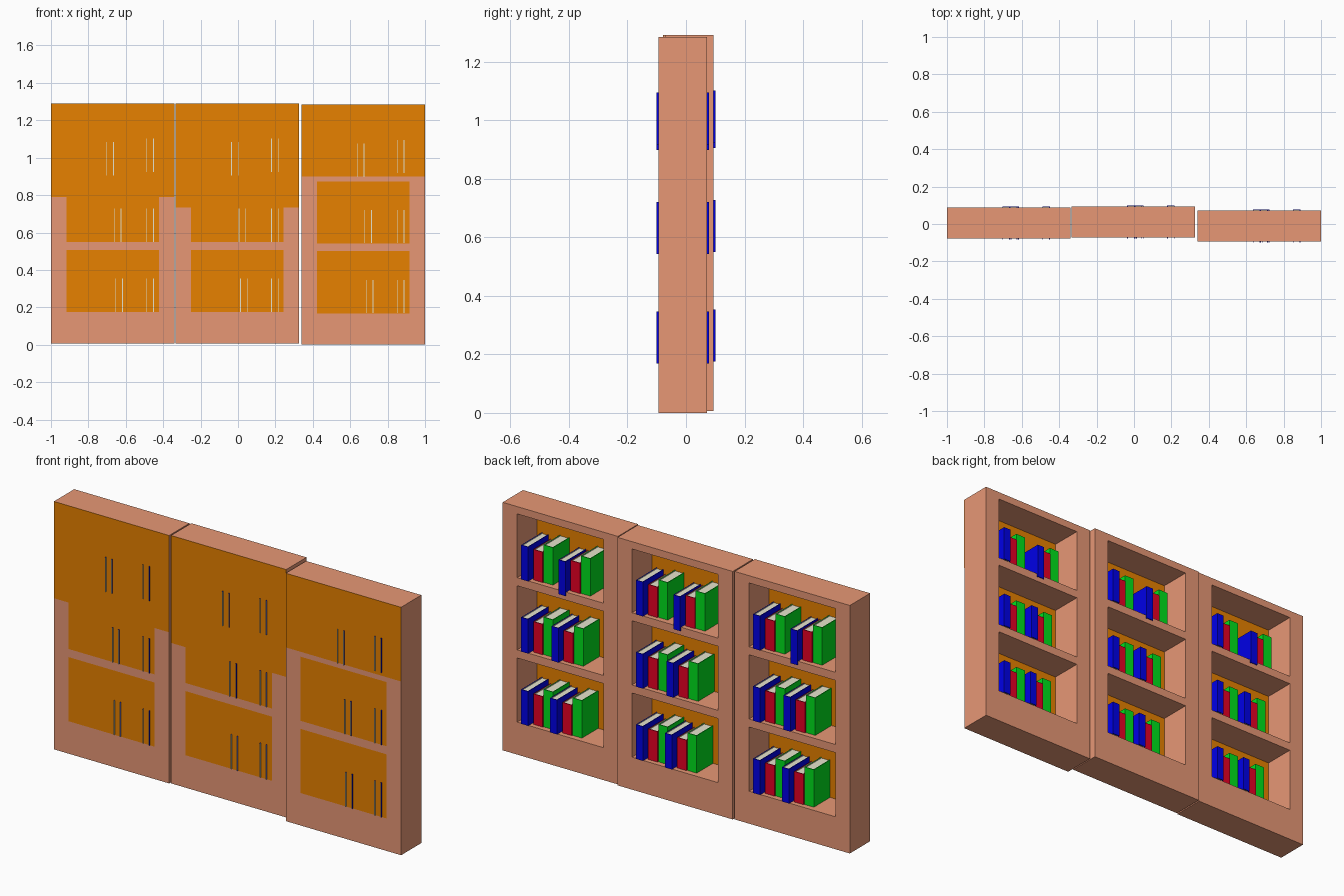
import bpy, bmesh, math

if "Cube" in bpy.data.objects:
    bpy.data.objects.remove(bpy.data.objects["Cube"])


def material(name, rgb):
    m = bpy.data.materials.new(name)
    m.diffuse_color = (*rgb, 1.0)
    m.use_nodes = True
    m.node_tree.nodes["Principled BSDF"].inputs["Base Color"].default_value = m.diffuse_color
    return m


WOOD = material("salmon_wood", (0.84, 0.328, 0.188))
PANEL = material("orange_panel", (0.807, 0.223, 0.0))
BLUE = material("blue_cover", (0.0, 0.0, 0.9))
RED = material("red_cover", (0.80, 0.0, 0.018))
GREEN = material("green_cover", (0.0, 0.75, 0.012))
PAGES = material("cream_pages", (1.0, 0.97, 0.76))


def finish(name, bm, mats):
    me = bpy.data.meshes.new(name)
    bm.normal_update()
    bm.to_mesh(me)
    bm.free()
    for m in mats:
        me.materials.append(m)
    ob = bpy.data.objects.new(name, me)
    bpy.context.collection.objects.link(ob)
    return ob


def add_box(bm, x0, x1, y0, y1, z0, z1, mat=0):
    vs = bmesh.ops.create_cube(bm, size=1)["verts"]
    for v in vs:
        v.co.x = x1 if v.co.x > 0 else x0
        v.co.y = y1 if v.co.y > 0 else y0
        v.co.z = z1 if v.co.z > 0 else z0
    for f in {f for v in vs for f in v.link_faces}:
        f.material_index = mat


# Shelf proportions, local to each bookcase
HALF_W, DEPTH, HEIGHT = 0.330, 0.165, 1.284
OPEN_HALF = 0.247
ROWS = [(0.168, 0.500), (0.542, 0.874), (0.916, 1.246)]


def frame(name, cx, y0, z0):
    """Grid of cells without the three openings, extruded to full depth."""
    xs = [-HALF_W, -OPEN_HALF, OPEN_HALF, HALF_W]
    zs = [0.0] + [z for row in ROWS for z in row] + [HEIGHT]
    bm = bmesh.new()
    grid = [[bm.verts.new((cx + x, y0, z0 + z)) for x in xs] for z in zs]
    for j in range(len(zs) - 1):
        for i in range(3):
            if i == 1 and j % 2 == 1:
                continue
            bm.faces.new((grid[j][i], grid[j][i + 1],
                          grid[j + 1][i + 1], grid[j + 1][i]))
    ext = bmesh.ops.extrude_face_region(bm, geom=bm.faces[:],
                                        use_keep_orig=True)
    for v in ext["geom"]:
        if isinstance(v, bmesh.types.BMVert):
            v.co.y += DEPTH
    bmesh.ops.recalc_face_normals(bm, faces=bm.faces[:])
    finish(name, bm, [WOOD])


def back_panel(name, cx, y0, z0, split):
    """Thin panel: fills the openings, and covers the frame above split."""
    bm = bmesh.new()
    for lo, hi in ROWS:
        add_box(bm, cx - OPEN_HALF, cx + OPEN_HALF, y0, y0 + 0.003,
                z0 + lo, z0 + hi)
    add_box(bm, cx - HALF_W, cx + HALF_W, y0 - 0.001, y0,
            split, z0 + HEIGHT)
    finish(name, bm, [PANEL])


def book(name, x0, x1, y0, y1, z, h, cover, yback):
    """Two boards, a spine towards +y and a recessed page block."""
    t = 0.004
    bm = bmesh.new()
    add_box(bm, x0, x0 + t, y0, y1 - t, z, z + h)
    add_box(bm, x1 - t, x1, y0, y1 - t, z, z + h)
    add_box(bm, x0, x1, y1 - t, y1, z, z + h)
    # paper lining: inner sides and fore edges of the boards
    bm.normal_update()
    mid = (x0 + x1) / 2
    for f in bm.faces:
        c = f.calc_center_median()
        inner = abs(f.normal.x) > 0.9 and f.normal.x * (c.x - mid) < 0
        if inner or f.normal.y < -0.9:
            f.material_index = 1
    add_box(bm, x0 + t, x1 - t, max(y0, yback + 0.004), y1 - t,
            z + 0.004, z + h - 0.004, 1)
    finish(name, bm, [cover, PAGES])


# centre x, front y, base z, height above which the panel shows over the frame
CASES = [("left", -0.670, -0.077, 0.007, 0.79),
         ("middle", -0.003, -0.0715, 0.007, 0.735),
         ("right", 0.670, -0.0935, 0.0, 0.90)]
# local x of the left face of the second blue book in each row
SECOND = [0.014, 0.006, -0.034]

for case, cx, ybase, zb, split in CASES:
    frame(case + "_frame", cx, ybase, zb)
    back_panel(case + "_back_panel", cx, ybase, zb, split)
    yf = ybase + DEPTH
    for r, (lo, hi) in enumerate(ROWS):
        for g, lx in enumerate((0.180, SECOND[r])):
            x, z = cx + lx, zb + lo
            tag = f"{case}_row{r + 1}_set{g + 1}_"
            drop = 0.018 if (r == 2 and g == 1) else -0.001
            book(tag + "blue_book", x, x + 0.040, ybase - 0.0065,
                 yf + 0.0065, z - drop, 0.178, BLUE, ybase)
            book(tag + "red_book", x - 0.064, x - 0.010, ybase + 0.004,
                 yf - 0.022, z + 0.001, 0.158, RED, ybase)
            book(tag + "green_book", x - 0.119, x - 0.065, ybase + 0.004,
                 yf - 0.027, z + 0.001, 0.194, GREEN, ybase)
